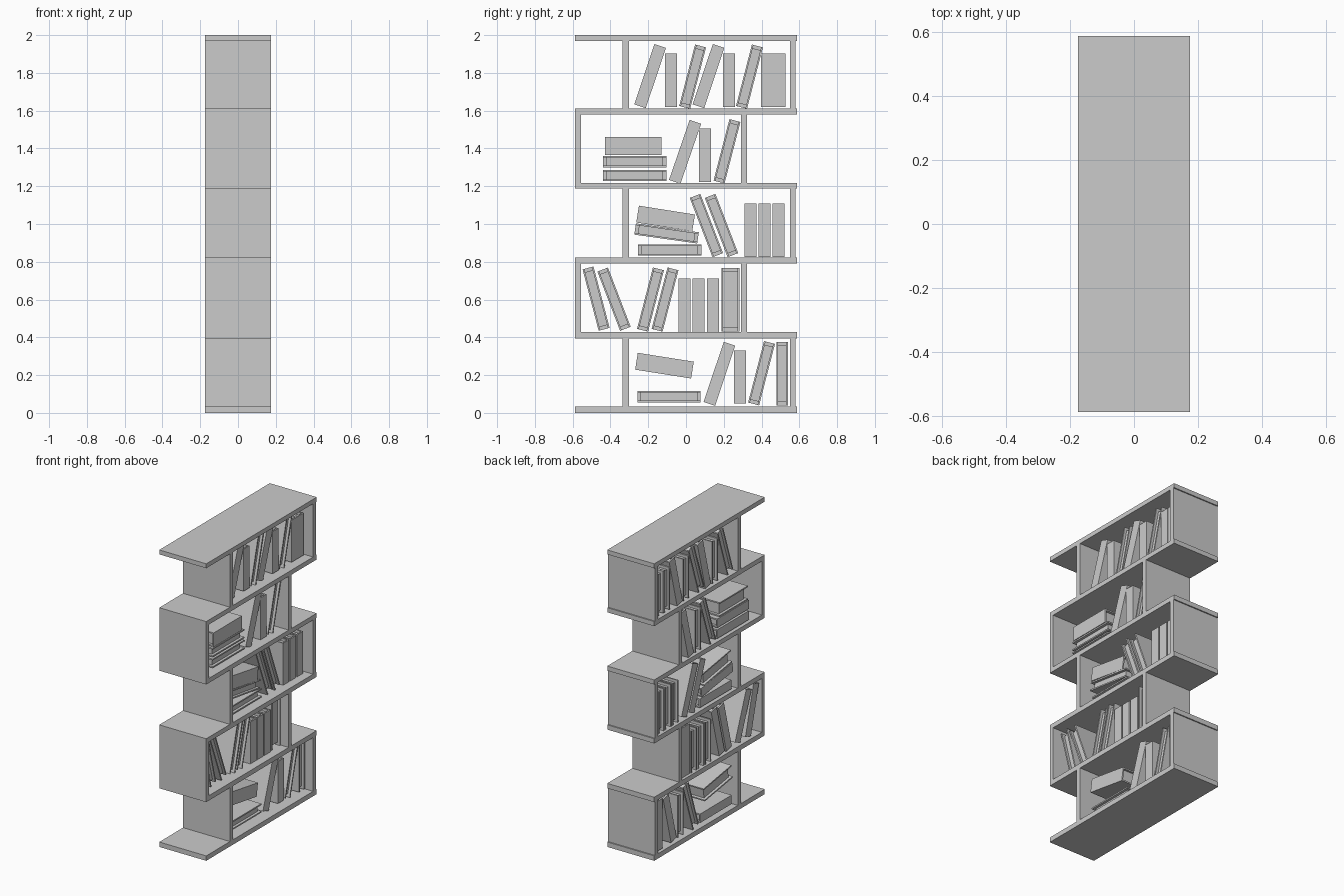
import bpy, bmesh
from math import radians
from mathutils import Matrix, Vector


def add_box(bm, lo, hi):
    lo, hi = Vector(lo), Vector(hi)
    size = hi - lo
    m = Matrix.Translation((lo + hi) / 2) @ Matrix.Diagonal((*size, 1))
    bmesh.ops.create_cube(bm, size=1, matrix=m)


def make(name, boxes, location=(0, 0, 0), lean=0):
    bm = bmesh.new()
    for lo, hi in boxes:
        add_box(bm, lo, hi)
    mesh = bpy.data.meshes.new(name)
    bm.to_mesh(mesh)
    bm.free()
    ob = bpy.data.objects.new(name, mesh)
    ob.location = location
    ob.rotation_euler.x = -radians(lean)
    bpy.context.collection.objects.link(ob)
    return ob


# Horizontal shelves
D, W = 0.175, 0.588
levels = [(0, 0.033), (0.395, 0.428), (0.79, 0.822),
          (1.187, 1.218), (1.58, 1.611), (1.97, 2.0)]
for z0, z1 in levels:
    make("shelf", [((-D, -W, z0), (D, W, z1))])

# Uprights, staggered left and right on alternate levels
for i in range(5):
    z0, z1 = levels[i][1], levels[i + 1][0]
    sides = [(-0.335, -0.302), (0.55, 0.58)] if i % 2 == 0 else [(-W, -0.557), (0.29, 0.322)]
    for y0, y1 in sides:
        make("upright_panel", [((-D, y0, z0), (D, y1, z1))])


# Book: two covers, a spine and a recessed page block
def book(y, z, thick, length, lean, spine_side):
    x0, x1, c, inset = -0.14, 0.14, 0.009, 0.018
    t, h = thick / 2, length / 2
    boxes = [((x0, -t, -h), (x1, -t + c, h)),
             ((x0, t - c, -h), (x1, t, h)),
             ((x0, -t + c, -h), (x0 + c, t - c, h)),
             ((x0 + c, -t + c, -h + inset), (x1 - inset, t - c, h - inset))]
    ob = make("book", boxes, (-0.02, y, z), lean)
    if spine_side > 0:  # turn the spine to the +x side
        ob.data.transform(Matrix.Rotation(radians(180), 4, 'Z'))


A, B = 1, -1  # spine towards +x, spine towards -x
T, L, S = 0.06, 0.336, 0.283  # thickness, tall book, short book
books = [
    # bottom level
    (-0.09, 0.086, T, L, 90, B), (-0.114, 0.25, 0.09, 0.3, 99, A),
    (0.177, 0.207, 0.064, L, 18.5, A), (0.286, 0.19, 0.064, S, 0, A),
    (0.4, 0.21, T, L, 14.5, B), (0.509, 0.207, T, L, 0, B),
    # second level
    (-0.476, 0.605, T, L, -14.7, B), (-0.381, 0.602, T, L, -21, B),
    (-0.188, 0.6, T, L, 14.5, B), (-0.111, 0.6, T, L, 14.5, B),
    (-0.008, 0.569, 0.064, S, 0, A), (0.066, 0.569, 0.064, S, 0, A),
    (0.143, 0.569, 0.064, S, 0, A), (0.235, 0.6, 0.095, L, 0, B),
    # third level
    (-0.087, 0.862, T, L, 90, B), (-0.103, 0.95, T, L, 98, B),
    (-0.108, 1.029, 0.09, 0.3, 99, A),
    (0.108, 0.992, T, L, -21, B), (0.188, 0.992, T, L, -21, B),
    (0.341, 0.966, 0.064, S, 0, A), (0.416, 0.966, 0.064, S, 0, A),
    (0.49, 0.966, 0.064, S, 0, A),
    # fourth level
    (-0.272, 1.257, T, L, 90, B), (-0.272, 1.33, T, L, 90, B),
    (-0.28, 1.412, 0.095, 0.3, 90, A), (-0.005, 1.382, 0.064, L, 19, A),
    (0.1, 1.364, 0.064, S, 0, A), (0.217, 1.385, T, L, 14.5, B),
    # top level
    (-0.19, 1.783, 0.064, L, 18.5, A), (-0.08, 1.76, 0.064, S, 0, A),
    (0.035, 1.78, T, L, 14.5, B), (0.119, 1.783, 0.064, L, 18.5, A),
    (0.228, 1.76, 0.064, S, 0, A), (0.336, 1.78, T, L, 14.5, B),
    (0.43, 1.76, 0.064, S, 0, A), (0.495, 1.76, 0.064, S, 0, A),
]
for spec in books:
    book(*spec)
